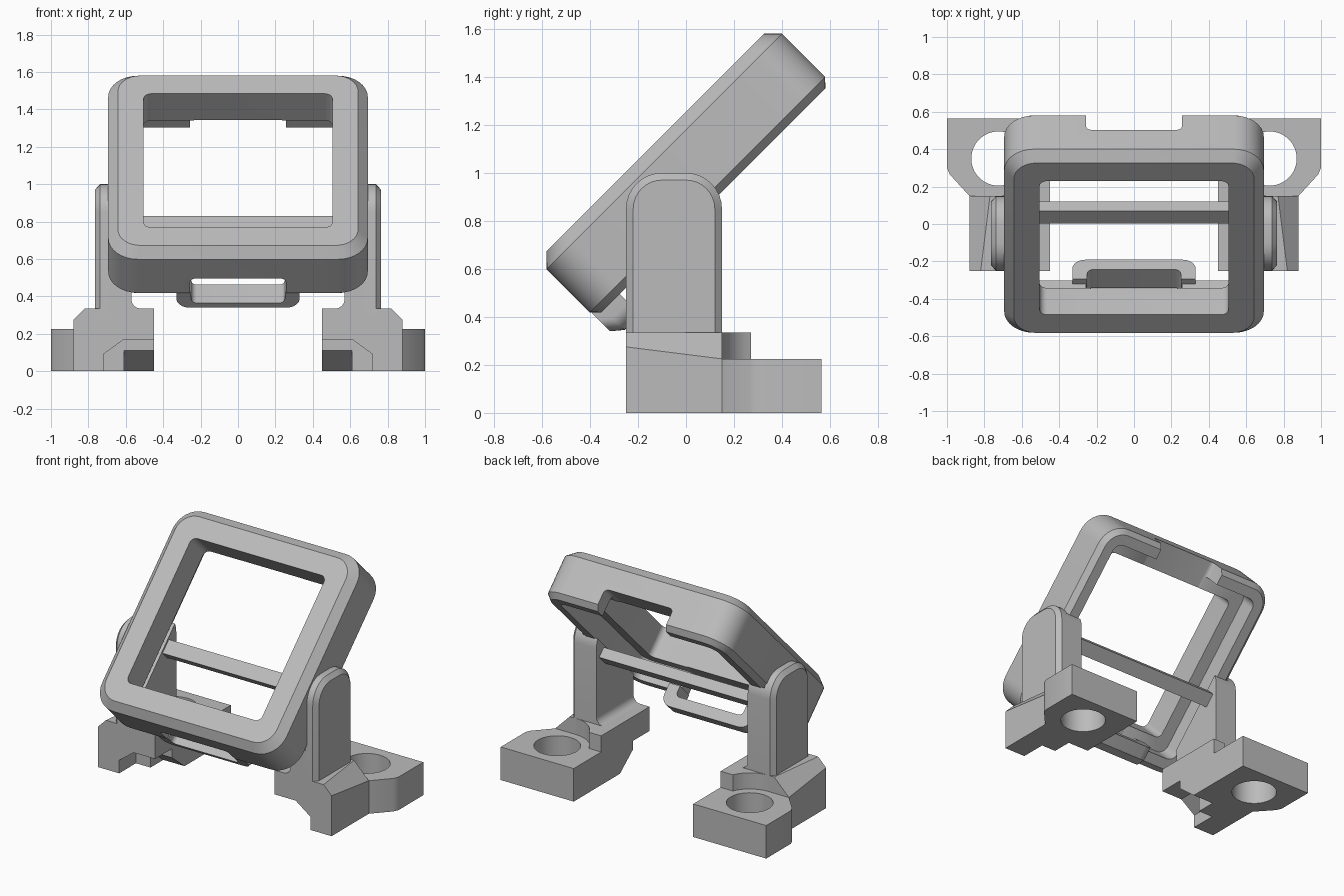
import bpy, bmesh
from math import sin, cos, radians, sqrt
from mathutils import Vector

if "Cube" in bpy.data.objects:
    bpy.data.objects.remove(bpy.data.objects["Cube"], do_unlink=True)

grey = bpy.data.materials.new("plain grey")
grey.use_nodes = True
grey.diffuse_color = (0.5, 0.5, 0.5, 1)
grey.node_tree.nodes["Principled BSDF"].inputs["Base Color"].default_value = (0.5, 0.5, 0.5, 1)


# Coordinate placements: (a, b, depth) -> world
def on_plan(a, b, d):
    return Vector((a, b, d))


def on_side(a, b, d):
    return Vector((d, a, b))


def on_front(a, b, d):
    return Vector((a, d, b))


def on_tilt(x, u, n):
    # u runs up the leaning frame, n points out of its front
    return Vector((x, (u - n) / sqrt(2), (u + n) / sqrt(2)))


def on_tilt_edge(x, n, u):
    return on_tilt(x, u, n)


# Mesh helpers
def finish(name, bm):
    bmesh.ops.recalc_face_normals(bm, faces=bm.faces[:])
    mesh = bpy.data.meshes.new(name)
    bm.to_mesh(mesh)
    bm.free()
    mesh.materials.append(grey)
    obj = bpy.data.objects.new(name, mesh)
    bpy.context.scene.collection.objects.link(obj)
    return obj


def loft(rings, place, loop=False):
    """Join (points, depth) rings; cap the ends unless looped."""
    bm = bmesh.new()
    rows = [[bm.verts.new(place(a, b, d)) for a, b in pts] for pts, d in rings]
    pairs = list(zip(rows, rows[1:]))
    if loop:
        pairs.append((rows[-1], rows[0]))
    else:
        bm.faces.new(rows[0])
        bm.faces.new(rows[-1])
    for r, s in pairs:
        for i in range(len(r)):
            j = (i + 1) % len(r)
            bm.faces.new((r[i], r[j], s[j], s[i]))
    return bm


def prism(name, pts, lo, hi, place):
    return finish(name, loft([(pts, lo), (pts, hi)], place))


def arc(cx, cy, r, start, end, steps=8):
    angles = [radians(start + (end - start) * i / steps) for i in range(steps + 1)]
    return [(cx + r * cos(t), cy + r * sin(t)) for t in angles]


def rounded_box(cx, cy, w, h, r):
    pts = []
    for k, (sx, sy) in enumerate(((1, 1), (-1, 1), (-1, -1), (1, -1))):
        pts += arc(cx + sx * (w - r), cy + sy * (h - r), r, 90 * k, 90 * k + 90)
    return pts


def bake(obj, cutters=(), mirror=False):
    """Cut, mirror and smooth an object, leaving plain mesh."""
    for c in cutters:
        m = obj.modifiers.new("cut", 'BOOLEAN')
        m.operation, m.solver, m.object = 'DIFFERENCE', 'EXACT', c
    if mirror:
        m = obj.modifiers.new("mirror", 'MIRROR')
        m.use_mirror_merge = False
    bpy.context.view_layer.update()
    dg = bpy.context.evaluated_depsgraph_get()
    mesh = bpy.data.meshes.new_from_object(obj.evaluated_get(dg))
    obj.modifiers.clear()
    obj.data = mesh
    for c in cutters:
        bpy.data.objects.remove(c, do_unlink=True)
    bpy.ops.object.select_all(action='DESELECT')
    obj.select_set(True)
    bpy.context.view_layer.objects.active = obj
    bpy.ops.object.shade_smooth_by_angle(angle=radians(30))


# Leaning square frame: front lip, bevelled outer wall, stepped back rim
MID = 0.706
section = [(0.505, 0.04, 0.887), (0.642, 0.12, 0.887), (0.694, 0.16, 0.834),
           (0.694, 0.16, 0.58), (0.66, 0.125, 0.545), (0.59, 0.06, 0.545),
           (0.59, 0.06, 0.685), (0.505, 0.04, 0.685)]
frame = finish("frame", loft([(rounded_box(0, MID, h, h, r), n) for h, r, n in section],
                             on_tilt, loop=True))
slot = prism("slot_cutter", rounded_box(0, 0.588, 0.257, 0.1, 0.03), -0.2, 1.6, on_tilt_edge)
bake(frame, [slot])


# Strap loop under the frame
def strap_outline(back):
    return ([(-0.33, 0.57)] + arc(-0.26, back + 0.07, 0.07, 180, 270)
            + arc(0.26, back + 0.07, 0.07, 270, 360) + [(0.33, 0.57), (0.25, 0.57)]
            + arc(0.22, 0.53, 0.03, 0, -90) + arc(-0.22, 0.53, 0.03, 270, 180)
            + [(-0.25, 0.57)])


strap = finish("strap_loop", loft([(strap_outline(0.465), 0.016), (strap_outline(0.425), 0.064),
                                   (strap_outline(0.425), 0.155)], on_tilt_edge))
bake(strap)

# Cross bar behind the frame, joining both posts
bar = prism("cross_bar", [(-0.6, 0.54), (0.6, 0.54), (0.6, 0.636), (-0.6, 0.636)],
            0.467, 0.537, on_tilt)
bake(bar)


# Side posts: outer slab with bevelled rim, thicker inner part cut by the frame's back
def arch(e):
    r = 0.15 - e
    return ([(-0.25 + e, 0.3)] + arc(-0.1, 0.85, r, 180, 90)
            + arc(0, 0.85, r, 90, 0) + [(0.15 - e, 0.3)])


post = finish("post_plates", loft([(arch(0), 0.685), (arch(0), 0.738), (arch(0.03), 0.765)], on_side))
bake(post, mirror=True)

bm = loft([(arch(0), 0.57), (arch(0), 0.7)], on_side)
cut = bmesh.ops.bisect_plane(bm, geom=bm.verts[:] + bm.edges[:] + bm.faces[:],
                             plane_co=on_tilt(0, 0, 0.55), plane_no=Vector((0, -1, 1)),
                             clear_outer=True)
bmesh.ops.holes_fill(bm, edges=[e for e in bm.edges if e.is_boundary], sides=0)
bake(finish("post_inner_supports", bm), mirror=True)

fillet = prism("post_fillets", [(0.6, 0.32), (0.6, 0.385)] + arc(0.52, 0.385, 0.05, 0, -90)
               + [(0.52, 0.32)], -0.25, 0.15, on_front)
bake(fillet, mirror=True)

# Foot blocks with a sloped outer shoulder and a notch under the front
bm = bmesh.new()
for p in [(x, y, 0) for x in (0.45, 0.88) for y in (-0.25, 0.15)] + [
        (0.45, -0.25, 0.335), (0.45, 0.15, 0.335), (0.82, -0.25, 0.335),
        (0.88, -0.25, 0.275), (0.77, 0.15, 0.335), (0.88, 0.15, 0.225)]:
    bm.verts.new(p)
bmesh.ops.convex_hull(bm, input=bm.verts[:])
block = finish("foot_blocks", bm)
notch = prism("notch_cutter", [(0.4, -0.05), (0.72, -0.05), (0.72, 0.09), (0.61, 0.17), (0.4, 0.17)],
              -0.4, -0.07, on_front)
ramp = prism("ramp_cutter", [(-0.1, 0.11), (-0.07, 0.11), (0.08, -0.01), (-0.1, -0.01)],
             0.4, 0.61, on_side)
bake(block, [notch, ramp], mirror=True)

# Mounting flanges with a screw hole
HX, HY = 0.725, 0.35
flange = prism("flanges", [(0.45, 0.1), (0.88, 0.1), (0.88, 0.15), (0.985, 0.265), (1, 0.3),
                           (1, 0.565), (0.45, 0.565)], 0, 0.225, on_plan)
hole = prism("hole_cutter", arc(HX, HY, 0.145, 0, 352.5, 47), -0.1, 0.4, on_plan)
bake(flange, [hole], mirror=True)

# Raised shoulders curving around the screw clearance
shoulder = prism("shoulders", [(0.45, 0.1), (HX, 0.1)] + arc(HX, HY, 0.2, 270, 203.6, 10)
                 + [(0.45, 0.27)], 0.2, 0.335, on_plan)
bake(shoulder, mirror=True)
